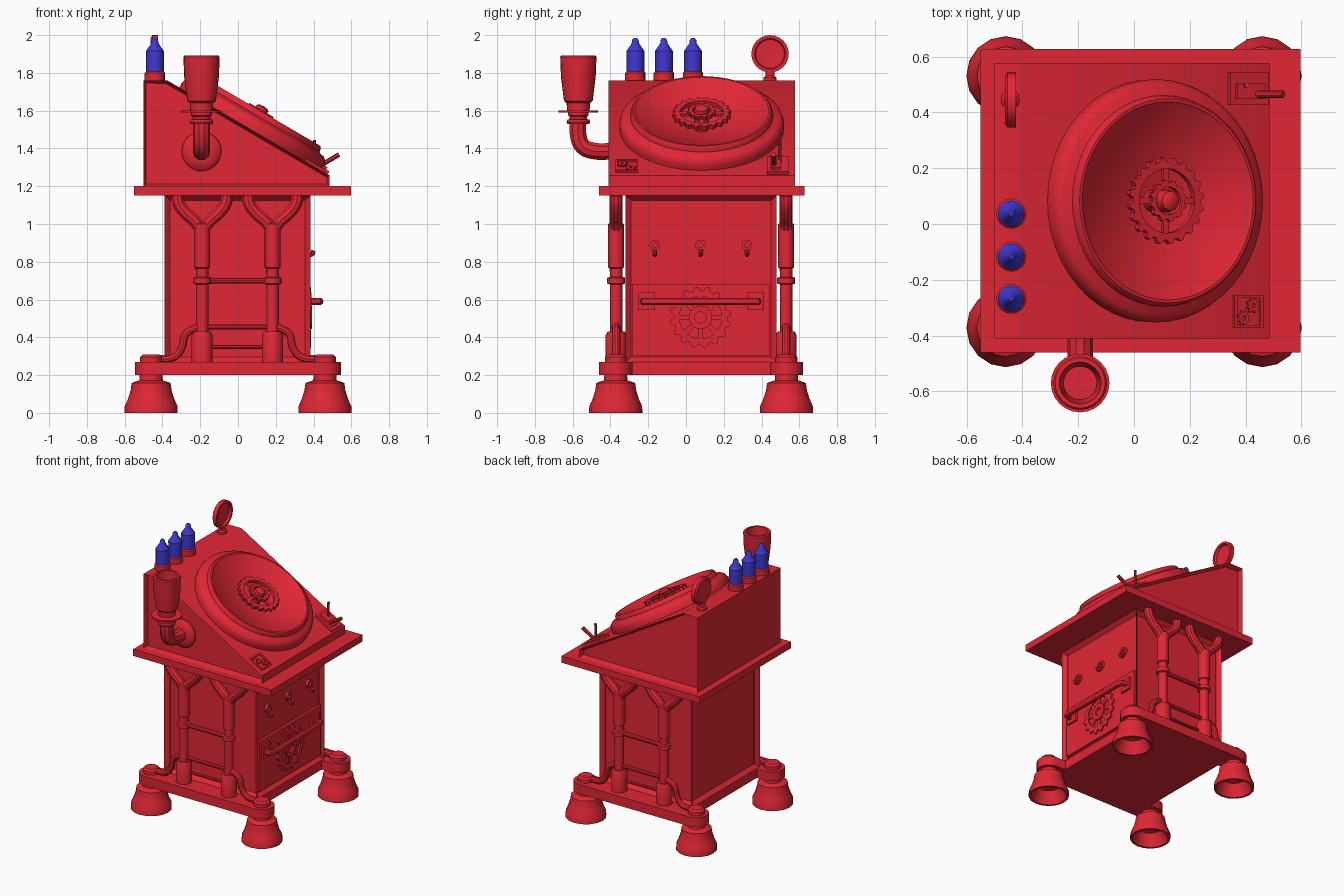
import bpy, bmesh
from math import pi, cos, sin, atan2
from mathutils import Matrix, Vector

if "Cube" in bpy.data.objects:
    bpy.data.objects.remove(bpy.data.objects["Cube"])

CY = 0.08                      # centre line of the cabinet in y
T = Matrix.Translation
def R(a, axis): return Matrix.Rotation(a, 4, axis)

def material(name, col):
    m = bpy.data.materials.new(name)
    m.diffuse_color = (*col, 1)
    m.use_nodes = True
    m.node_tree.nodes["Principled BSDF"].inputs["Base Color"].default_value = m.diffuse_color
    return m
RED = material("red_paint", (0.75, 0.02, 0.035))
BLUE = material("blue_glass", (0.05, 0.04, 0.65))

def finish(name, bm, M=Matrix(), mat=RED):
    bmesh.ops.remove_doubles(bm, verts=bm.verts, dist=1e-5)
    bmesh.ops.recalc_face_normals(bm, faces=bm.faces)
    bm.transform(M)
    me = bpy.data.meshes.new(name)
    bm.to_mesh(me)
    bm.free()
    me.materials.append(mat)
    ob = bpy.data.objects.new(name, me)
    bpy.context.collection.objects.link(ob)
    return ob

def box(name, lo, hi, M=Matrix(), inset=None):
    bm = bmesh.new()
    bmesh.ops.create_cube(bm, size=1)
    for v in bm.verts:
        v.co = [(a + b) / 2 + c * (b - a) for a, b, c in zip(lo, hi, v.co)]
    if inset:
        sides = [f for f in bm.faces if abs(f.normal.z) < 0.5]
        bmesh.ops.inset_individual(bm, faces=sides, thickness=inset[0], depth=-inset[1])
    return finish(name, bm, M)

def lathe(name, prof, M=Matrix(), n=24, mat=RED):
    bm = bmesh.new()
    rings = [[bm.verts.new((r * cos(2 * pi * i / n), r * sin(2 * pi * i / n), z))
              for i in range(n)] for r, z in prof]
    for a, b in zip(rings, rings[1:]):
        for i in range(n):
            j = (i + 1) % n
            bm.faces.new((a[i], a[j], b[j], b[i]))
    return finish(name, bm, M, mat)

def prism(name, pts, depth, M=Matrix()):
    bm = bmesh.new()
    f = bm.faces.new([bm.verts.new((x, y, 0)) for x, y in pts])
    ext = bmesh.ops.extrude_face_region(bm, geom=[f])
    bmesh.ops.translate(bm, vec=(0, 0, depth),
                        verts=[v for v in ext["geom"] if isinstance(v, bmesh.types.BMVert)])
    return finish(name, bm, M)

def gear(name, r_in, r_root, r_tip, h, teeth, M):
    bm = bmesh.new()
    n, loops = teeth * 4, []
    for outer, z in ((0, 0), (1, 0), (1, h), (0, h)):
        loops.append([])
        for i in range(n):
            r = (r_tip if i % 4 in (1, 2) else r_root) if outer else r_in
            a = 2 * pi * i / n
            loops[-1].append(bm.verts.new((r * cos(a), r * sin(a), z)))
    for k in range(4):
        a, b = loops[k], loops[(k + 1) % 4]
        for i in range(n):
            j = (i + 1) % n
            bm.faces.new((a[i], a[j], b[j], b[i]))
    return finish(name, bm, M)

def tube(name, pts, r, smooth=True):
    cu = bpy.data.curves.new(name, 'CURVE')
    cu.dimensions = '3D'
    cu.bevel_depth, cu.bevel_resolution, cu.use_fill_caps = r, 3, True
    cu.resolution_u = 5
    sp = cu.splines.new('BEZIER')
    sp.bezier_points.add(len(pts) - 1)
    for bp, p in zip(sp.bezier_points, pts):
        bp.co = p
        bp.handle_left_type = bp.handle_right_type = 'AUTO' if smooth else 'VECTOR'
    tmp = bpy.data.objects.new(name + "_path", cu)
    bpy.context.collection.objects.link(tmp)
    bm = bmesh.new()
    bm.from_mesh(tmp.to_mesh())
    tmp.to_mesh_clear()
    bpy.data.objects.remove(tmp)
    return finish(name, bm)

# base: floor, side beams, bell feet, studs
box("floor", (-0.39, -0.32, 0.2), (0.385, 0.48, 0.27))
foot = [(0, 0.1), (0.085, 0.09), (0.125, 0), (0.141, 0), (0.14, 0.035), (0.122, 0.075), (0.108, 0.12),
        (0.103, 0.158), (0.085, 0.165), (0.062, 0.172), (0.06, 0.205), (0, 0.205)]
stud = [(0.058, 0.265), (0.058, 0.295), (0.045, 0.308), (0, 0.308)]
for s in (-1, 1):
    y = CY + s * 0.452
    cap = [(e * 0.457 + 0.088 * cos(a), 0.088 * sin(a))
           for e in (1, -1) for a in [(-pi / 2 if e > 0 else pi / 2) + pi * i / 8 for i in range(9)]]
    prism("base_beam", cap, 0.07, T((0, y, 0.2)))
    for x in (-0.46, 0.46):
        lathe("bell_foot", foot, T((x, y, 0)), 16)
        lathe("beam_stud", stud, T((x, y, 0)), 16)

# cabinet with recessed sides and table top
box("cabinet", (-0.39, -0.32, 0.27), (0.385, 0.48, 1.15), inset=(0.035, 0.03))
box("table_top", (-0.55, -0.46, 1.15), (0.597, 0.627, 1.2))

# forked pipe legs on both sides
for s in (-1, 1):
    y = CY + s * 0.45
    for x, e in ((-0.19, -1), (0.183, 1)):
        lathe("leg_post", [(0, 0.27), (0.056, 0.27), (0.056, 0.41), (0.046, 0.43), (0.033, 0.43), (0.033, 0.68),
                           (0.047, 0.685), (0.047, 0.715), (0.033, 0.72), (0.034, 0.765), (0.042, 0.77),
                           (0.042, 1.0), (0, 1.02)], T((x, y, 0)), 16)
        for k in (-1, 1):
            tube("leg_fork", [(x + k * d, y, z) for d, z in
                              ((0, 0.96), (0.035, 1.01), (0.09, 1.06), (0.125, 1.11), (0.132, 1.152))], 0.034)
        tube("leg_brace", [(x + e * d, y, z) for d, z in
                           ((0.23, 0.285), (0.15, 0.295), (0.11, 0.34), (0.085, 0.42), (0.02, 0.455))], 0.022)
    for z, r in ((0.7, 0.016), (0.455, 0.014), (0.35, 0.011)):
        tube("leg_rung", [(-0.19, y, z), (0.183, y, z)], r)

# drawer with gear ornament and handle
box("drawer_front", (0.33, -0.285, 0.305), (0.375, 0.445, 0.68))
G = T((0.373, 0.077, 0.505)) @ R(pi / 2, 'Y')
gear("drawer_gear", 0.112, 0.142, 0.163, 0.014, 16, G)
gear("drawer_gear_hub", 0.03, 0.062, 0.062, 0.018, 6, G)
for i in range(8):
    box("drawer_gear_spoke", (0.05, -0.013, 0), (0.12, 0.013, 0.01), G @ R(i * pi / 4, 'Z'))
for y in (-0.21, 0.367):
    box("handle_plate", (0.37, y - 0.045, 0.545), (0.39, y + 0.045, 0.638))
tube("drawer_handle", [(0.38, -0.225, 0.59), (0.425, -0.22, 0.59), (0.432, -0.19, 0.59), (0.432, 0.345, 0.59),
                       (0.425, 0.375, 0.59), (0.38, 0.38, 0.59)], 0.02, False)

# key hooks in the upper recess
for y in (-0.165, 0.077, 0.323):
    gear("hook_ring", 0.013, 0.028, 0.028, 0.025, 4, T((0.35, y, 0.888)) @ R(pi / 2, 'Y'))
    tube("hook", [(0.36, y, 0.87), (0.375, y, 0.845), (0.39, y, 0.838), (0.4, y, 0.86)], 0.012)

# slanted console with recessed ends
bm = bmesh.new()
side = [(-0.5, 1.2), (0.485, 1.2), (0.485, 1.257), (-0.374, 1.76), (-0.5, 1.76)]
f = bm.faces.new([bm.verts.new((x, -0.41, z)) for x, z in side])
ext = bmesh.ops.extrude_face_region(bm, geom=[f])
bmesh.ops.translate(bm, vec=(0, 0.987, 0), verts=[v for v in ext["geom"] if isinstance(v, bmesh.types.BMVert)])
bmesh.ops.recalc_face_normals(bm, faces=bm.faces)
ends = [f for f in bm.faces if abs(f.normal.y) > 0.9]
bmesh.ops.inset_individual(bm, faces=ends, thickness=0.018, depth=-0.035)
finish("console", bm)

# tilted dish with concentric gears
S = T((0.065, 0.083, 1.503)) @ R(atan2(0.503, 0.859), 'Y')
lathe("dish", [(0.434, -0.01), (0.436, 0.03), (0.428, 0.055), (0.41, 0.07), (0.385, 0.075), (0.378, 0.08),
               (0.374, 0.1), (0.366, 0.11), (0.355, 0.11), (0.345, 0.102), (0.06, 0.005), (0, 0.005)], S, 48)
gear("dish_gear", 0.115, 0.14, 0.155, 0.025, 20, S @ T((0, 0, 0.08)))
gear("dish_inner_gear", 0.05, 0.066, 0.075, 0.022, 12, S @ T((0, 0, 0.095)))
for i in range(4):
    box("dish_gear_spoke", (0.02, -0.012, 0.083), (0.125, 0.012, 0.1), S @ R(i * pi / 2, 'Z'))
lathe("dish_hub", [(0.04, 0), (0.04, 0.11), (0.035, 0.122), (0.035, 0.13), (0.022, 0.138), (0, 0.14)], S, 16)

# lever switch and small dial panel at the lower corners
box("lever_base", (0.315, 0.345, -0.01), (0.475, 0.46, 0.018), S)
box("lever_slot", (0.335, 0.365, 0.01), (0.455, 0.42, 0.032), S)
tube("lever_low", [(0.42, 0.465, 1.3), (0.535, 0.465, 1.368)], 0.013)
tube("lever_high", [(0.4, 0.497, 1.3), (0.405, 0.497, 1.445)], 0.009)
for lo, hi in (((0.335, -0.455), (0.455, -0.445)), ((0.335, -0.348), (0.455, -0.338)),
               ((0.335, -0.455), (0.347, -0.338)), ((0.443, -0.455), (0.455, -0.338))):
    box("dial_frame", (*lo, -0.01), (*hi, 0.012), S)
for u, v in ((0.375, -0.42), (0.415, -0.375)):
    gear("dial_cog", 0.008, 0.02, 0.027, 0.014, 8, S @ T((u, v, -0.004)))

# row of blue lamps
for y in (-0.268, -0.117, 0.037):
    lathe("lamp_socket", [(0.054, 1.755), (0.054, 1.8), (0.046, 1.808), (0, 1.808)], T((-0.44, y, 0)), 16)
    lathe("lamp", [(0.047, 1.8), (0.048, 1.915), (0.02, 1.955), (0.017, 1.975), (0.008, 1.985), (0, 1.985)],
          T((-0.44, y, 0)), 12, BLUE)

# round mirror on a stem
lathe("mirror_stem", [(0.034, 1.755), (0.034, 1.775), (0.024, 1.785), (0.024, 1.82), (0, 1.82)],
      T((-0.443, 0.445, 0)), 12)
lathe("round_mirror", [(0, -0.02), (0.085, -0.02), (0.099, -0.01), (0.099, 0.02), (0.082, 0.02), (0.076, 0.004),
                       (0, -0.002)], T((-0.443, 0.445, 1.901)) @ R(pi / 2, 'Y'), 24)

# side pipe with flared cup
lathe("pipe_flange", [(0.106, -0.01), (0.104, 0.01), (0.085, 0.028), (0.05, 0.035), (0, 0.035)],
      T((-0.193, -0.375, 1.385)) @ R(pi / 2, 'X'), 24)
tube("elbow_pipe", [(-0.193, -0.37, 1.387), (-0.193, -0.49, 1.387), (-0.193, -0.546, 1.411), (-0.193, -0.57, 1.467),
                    (-0.193, -0.57, 1.56)], 0.046)
lathe("pipe_cup", [(0, 1.53), (0.058, 1.53), (0.062, 1.54), (0.058, 1.552), (0.047, 1.555), (0.047, 1.57),
                   (0.055, 1.575), (0.055, 1.59), (0.105, 1.59), (0.105, 1.6), (0.06, 1.602), (0.062, 1.64),
                   (0.076, 1.652), (0.092, 1.78), (0.096, 1.885), (0.09, 1.893), (0.075, 1.893), (0.07, 1.78),
                   (0.06, 1.72), (0, 1.72)], T((-0.193, -0.57, 0)), 24)

# smooth rounded parts, keep hard edges
bpy.ops.object.select_all(action='SELECT')
bpy.context.view_layer.objects.active = bpy.context.selected_objects[0]
bpy.ops.object.shade_smooth_by_angle(angle=0.6)
